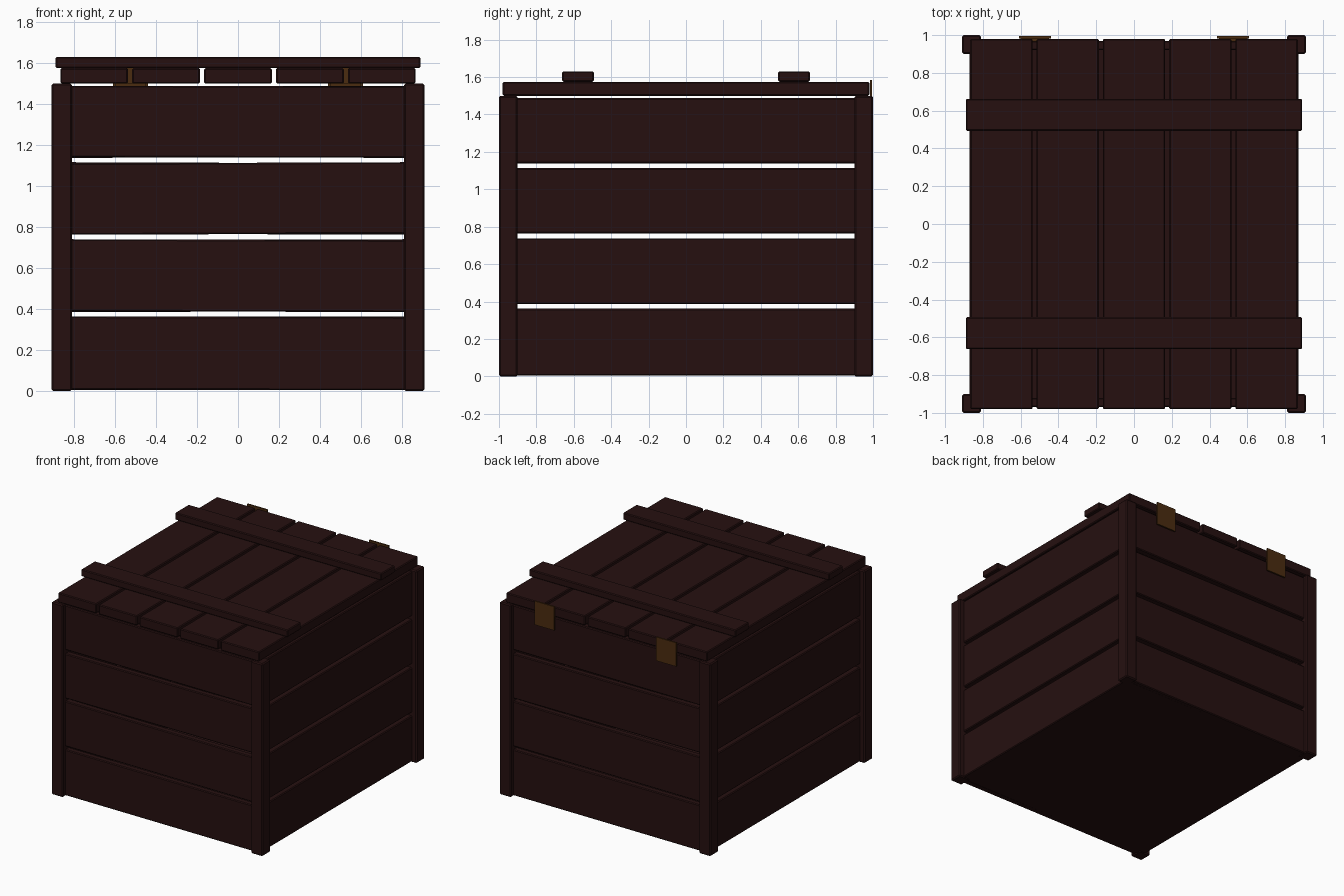
import bpy
from math import radians

default = bpy.data.objects.get("Cube")
if default:
    bpy.data.objects.remove(default, do_unlink=True)


def material(name, rgb):
    mat = bpy.data.materials.new(name)
    mat.use_nodes = True
    mat.diffuse_color = (*rgb, 1)
    mat.node_tree.nodes["Principled BSDF"].inputs["Base Color"].default_value = (*rgb, 1)
    return mat


wood = material("dark wood", (0.019, 0.005, 0.005))
brass = material("aged brass", (0.07, 0.025, 0.005))


def box(name, xs, ys, zs, mat=wood, bevel=0.006, tilt=0):
    """Bevelled board spanning the given x, y and z ranges, tilted about y."""
    spans = (xs, ys, zs)
    bpy.ops.mesh.primitive_cube_add(size=1, location=[sum(s) / 2 for s in spans])
    ob = bpy.context.object
    ob.name = name
    ob.scale = [s[1] - s[0] for s in spans]
    bpy.ops.object.transform_apply(location=False, rotation=False, scale=True)
    ob.rotation_euler.y = radians(tilt)
    ob.data.materials.append(mat)
    if bevel:
        mod = ob.modifiers.new("soft edges", "BEVEL")
        mod.width = bevel
        mod.segments = 1
    return ob


def span(sign, inner, outer):
    return sorted((sign * inner, sign * outer))


# Corner posts
for sx in (-1, 1):
    for sy in (-1, 1):
        box("corner_post", span(sx, 0.81, 0.91), span(sy, 0.9, 1.0), (0, 1.5), bevel=0.008)

# Wall planks, four per side; front and back ones sit slightly crooked
levels = [(0.005, 0.362), (0.387, 0.738), (0.765, 1.113), (1.139, 1.487)]
tilts = (0.1, 0.15, -0.2, 0.12)
for zs, tilt in zip(levels, tilts):
    for side, sign in (("front", -1), ("back", 1)):
        box(side + "_plank", (-0.85, 0.85), span(sign, 0.92, 0.97), zs, tilt=-sign * tilt)
    for side, sign in (("right", -1), ("left", 1)):
        box(side + "_plank", span(sign, 0.82, 0.87), (-0.95, 0.95), zs)

# Floor panel
box("floor", (-0.84, 0.84), (-0.94, 0.94), (0.005, 0.05), bevel=0)

# Lid planks running front to back
pitch, width = 0.351, 0.33
for i in range(-2, 3):
    x = i * pitch
    box("lid_plank", (x - width / 2, x + width / 2), (-0.98, 0.98), (1.5, 1.575))

# Cross battens on the lid
for sy in (-1, 1):
    box("lid_batten", (-0.89, 0.89), span(sy, 0.493, 0.662), (1.575, 1.63))

# Hinge plates on the back
for sx in (-1, 1):
    box("hinge_plate", span(sx, 0.44, 0.61), (0.983, 0.995), (1.4, 1.585), brass, bevel=0)
    box("hinge_backing", span(sx, 0.45, 0.6), (0.965, 0.984), (1.41, 1.499), brass, bevel=0)
